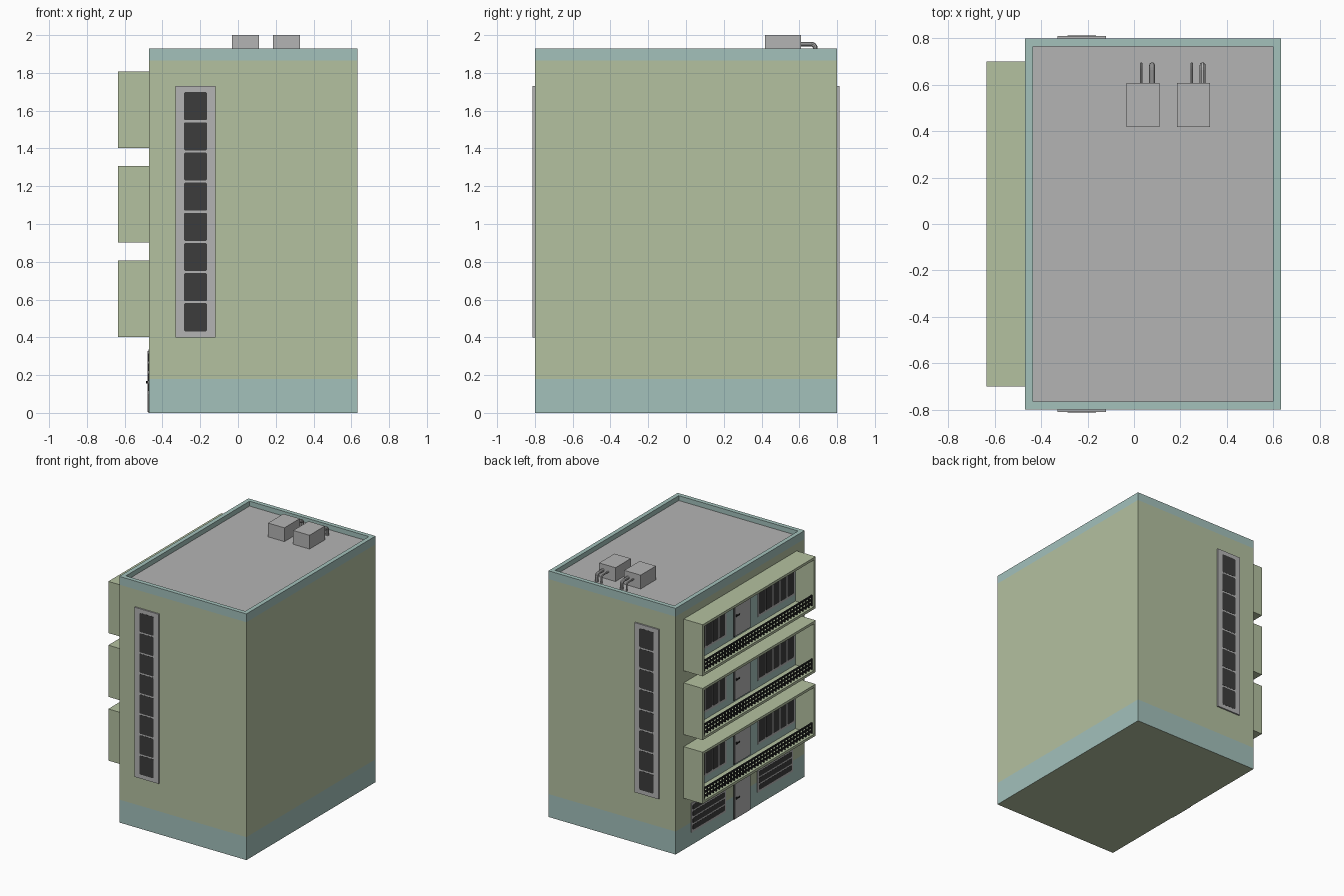
import bpy, bmesh, math
from mathutils import Vector

if "Cube" in bpy.data.objects:
    bpy.data.objects.remove(bpy.data.objects["Cube"])


def material(name, rgb):
    m = bpy.data.materials.new(name)
    m.diffuse_color = (*rgb, 1)
    m.use_nodes = True
    m.node_tree.nodes["Principled BSDF"].inputs["Base Color"].default_value = m.diffuse_color
    return m


OLIVE = material("olive_wall", (0.456, 0.533, 0.352))
TEAL = material("teal_band", (0.366, 0.533, 0.497))
GRAY = material("light_gray", (0.456, 0.456, 0.456))
DARK = material("dark_glass", (0.045, 0.045, 0.045))
BLACK = material("black_metal", (0.02, 0.02, 0.02))


def finish(name, bm, *mats):
    bmesh.ops.recalc_face_normals(bm, faces=bm.faces)
    me = bpy.data.meshes.new(name)
    bm.to_mesh(me)
    bm.free()
    for m in mats:
        me.materials.append(m)
    ob = bpy.data.objects.new(name, me)
    bpy.context.collection.objects.link(ob)
    return ob


def add_box(bm, lo, hi):
    lo, hi = Vector(lo), Vector(hi)
    vs = bmesh.ops.create_cube(bm, size=1)["verts"]
    for v in vs:
        v.co = Vector([(lo[i] + hi[i]) / 2 + v.co[i] * (hi[i] - lo[i]) for i in range(3)])
    return vs


def box(name, lo, hi, mat):
    bm = bmesh.new()
    add_box(bm, lo, hi)
    return finish(name, bm, mat)


def add_plate(bm, place, u0, u1, v0, v1, d, c):
    """Plate with clipped corners; place maps (u, v, depth) onto a wall."""
    outline = [(u0 + c, v0), (u1 - c, v0), (u1, v0 + c), (u1, v1 - c),
               (u1 - c, v1), (u0 + c, v1), (u0, v1 - c), (u0, v0 + c)]
    back = [bm.verts.new(place(u, v, 0)) for u, v in outline]
    front = [bm.verts.new(place(u, v, d)) for u, v in outline]
    bm.faces.new(back)
    bm.faces.new(front)
    for i in range(8):
        j = (i + 1) % 8
        bm.faces.new((back[i], back[j], front[j], front[i]))


def window(name, place, u0, u1, v0, v1, cols, rows, border, depth):
    # gray surround
    a, b = Vector(place(u0, v0, 0)), Vector(place(u1, v1, depth))
    box(name + "_frame", [min(p) for p in zip(a, b)], [max(p) for p in zip(a, b)], GRAY)
    # dark panes
    bm = bmesh.new()
    gap = 0.011
    iu, iv = u0 + border[0], v0 + border[1]
    w = (u1 - u0 - 2 * border[0] + gap) / cols
    h = (v1 - v0 - 2 * border[1] + gap) / rows
    for i in range(cols):
        for j in range(rows):
            add_plate(bm, place, iu + i * w, iu + (i + 1) * w - gap,
                      iv + j * h, iv + (j + 1) * h - gap, depth + 0.001, 0.007)
    finish(name + "_panes", bm, DARK)


X0, X1, Y, TOP, ROOF = -0.47, 0.633, 0.8, 1.93, 1.892

# main block with bands cut by height and a sunken roof
bm = bmesh.new()
add_box(bm, (X0, -Y, 0), (X1, Y, TOP))
for z in (0.18, 1.865):
    bmesh.ops.bisect_plane(bm, geom=bm.verts[:] + bm.edges[:] + bm.faces[:],
                           plane_co=(0, 0, z), plane_no=(0, 0, 1))
roof = max(bm.faces, key=lambda f: f.calc_center_median().z)
bmesh.ops.inset_region(bm, faces=[roof], thickness=0.048)
sunk = bmesh.ops.extrude_face_region(bm, geom=[roof])
new_verts = [g for g in sunk["geom"] if isinstance(g, bmesh.types.BMVert)]
bmesh.ops.translate(bm, verts=new_verts, vec=(0, 0, ROOF - TOP))
if roof.is_valid:
    bmesh.ops.delete(bm, geom=[roof], context="FACES_ONLY")
for f in bm.faces:
    f.normal_update()
    c = f.calc_center_median()
    level = abs(f.normal.z) > 0.5
    if level and abs(c.z - ROOF) < 0.001:
        f.material_index = 2
    elif c.z > 1.865 or (c.z < 0.18 and not level):
        f.material_index = 1
finish("main_block", bm, OLIVE, TEAL, GRAY)

# tall stair windows on front and back
for side, s in (("front", -1), ("back", 1)):
    window(side + "_stair_window", lambda u, v, d, s=s: (u, s * (Y + d), v),
           -0.33, -0.12, 0.40, 1.73, 1, 8, (0.043, 0.032), 0.0115)


def on_left(u, v, d):
    return (X0 - d, u, v)


def door(name, z, h):
    box(name + "_frame", (X0 - 0.004, -0.124, z), (X0, 0.084, z + h), BLACK)
    box(name + "_leaf", (X0 - 0.008, -0.116, z + 0.006), (X0, 0.076, z + h - 0.008), GRAY)
    bm = bmesh.new()
    add_box(bm, (X0 - 0.016, 0.055, z + 0.155), (X0 - 0.006, 0.065, z + 0.17))
    add_box(bm, (X0 - 0.018, 0.025, z + 0.158), (X0 - 0.013, 0.065, z + 0.167))
    finish(name + "_handle", bm, BLACK)


# ground floor openings
door("ground_door", 0, 0.335)
window("ground_window_a", on_left, 0.18, 0.61, 0.10, 0.33, 1, 4, (0.015, 0.015), 0.005)
window("ground_window_b", on_left, -0.65, -0.21, 0.10, 0.33, 1, 4, (0.015, 0.015), 0.005)

# three balconies
BX, BY, T = -0.635, 0.70, 0.028
for n in range(3):
    z0 = 0.403 + 0.5 * n
    z1 = z0 + 0.405
    tag = f"balcony_{n + 1}_"
    # open box shell: inset the outer face and push it back to the wall
    bm = bmesh.new()
    add_box(bm, (BX, -BY, z0), (X0, BY, z1))
    face = min(bm.faces, key=lambda f: f.calc_center_median().x)
    bmesh.ops.inset_region(bm, faces=[face], thickness=T)
    ext = bmesh.ops.extrude_face_region(bm, geom=[face])
    bmesh.ops.translate(bm, vec=(X0 - BX - 0.002, 0, 0),
                        verts=[g for g in ext["geom"] if isinstance(g, bmesh.types.BMVert)])
    if face.is_valid:
        bmesh.ops.delete(bm, geom=[face], context="FACES_ONLY")
    for f in bm.faces:
        if all(abs(v.co.x - (X0 - 0.002)) < 0.0005 for v in f.verts):
            f.material_index = 1
    finish(tag + "shell", bm, OLIVE, TEAL)
    # door and windows on the back wall
    door(tag + "door", z0 + T, 0.33)
    window(tag + "window_a", on_left, 0.18, 0.61, z0 + 0.075, z0 + 0.34, 5, 1, (0.015, 0.015), 0.006)
    window(tag + "window_b", on_left, -0.67, -0.21, z0 + 0.075, z0 + 0.34, 5, 1, (0.015, 0.015), 0.006)
    # low railing
    bm = bmesh.new()
    inner = BY - T
    for dz in (0.012, 0.042, 0.072):
        add_box(bm, (BX + 0.006, -inner, z0 + T + dz), (BX + 0.016, inner, z0 + T + dz + 0.012))
    posts = 36
    for i in range(posts + 1):
        y = -inner + 0.005 + i * (2 * inner - 0.01) / posts
        add_box(bm, (BX + 0.007, y - 0.004, z0 + T), (BX + 0.015, y + 0.004, z0 + T + 0.08))
    finish(tag + "railing", bm, BLACK)


def pipe(name, x, r, z):
    # runs back from the unit and bends down to the roof
    path = [(x, 0.60, z)]
    end, bend = 0.697 - r, 0.02
    for k in range(5):
        a = math.pi / 2 * k / 4
        path.append((x, end - bend + bend * math.sin(a), z - bend + bend * math.cos(a)))
    path.append((x, end, ROOF))
    bm = bmesh.new()
    rings = []
    for i, p in enumerate(path):
        a = math.pi / 2 * min(max(i - 1, 0), 4) / 4
        up = Vector((0, math.sin(a), math.cos(a)))
        rings.append([bm.verts.new(Vector(p) + r * (Vector((1, 0, 0)) * math.cos(t) + up * math.sin(t)))
                      for t in (math.tau * k / 10 for k in range(10))])
    for a, b in zip(rings, rings[1:]):
        for k in range(10):
            bm.faces.new((a[k], a[(k + 1) % 10], b[(k + 1) % 10], b[k]))
    bm.faces.new(rings[0])
    bm.faces.new(rings[-1])
    finish(name, bm, GRAY)


# rooftop cooling units with pipes
for n, x in enumerate((-0.032, 0.186)):
    box(f"roof_unit_{n + 1}", (x, 0.418, ROOF), (x + 0.142, 0.608, 2.0), GRAY)
    pipe(f"roof_unit_{n + 1}_thin_pipe", x + 0.063, 0.006, 1.952)
    pipe(f"roof_unit_{n + 1}_thick_pipe", x + 0.110, 0.013, 1.952)
